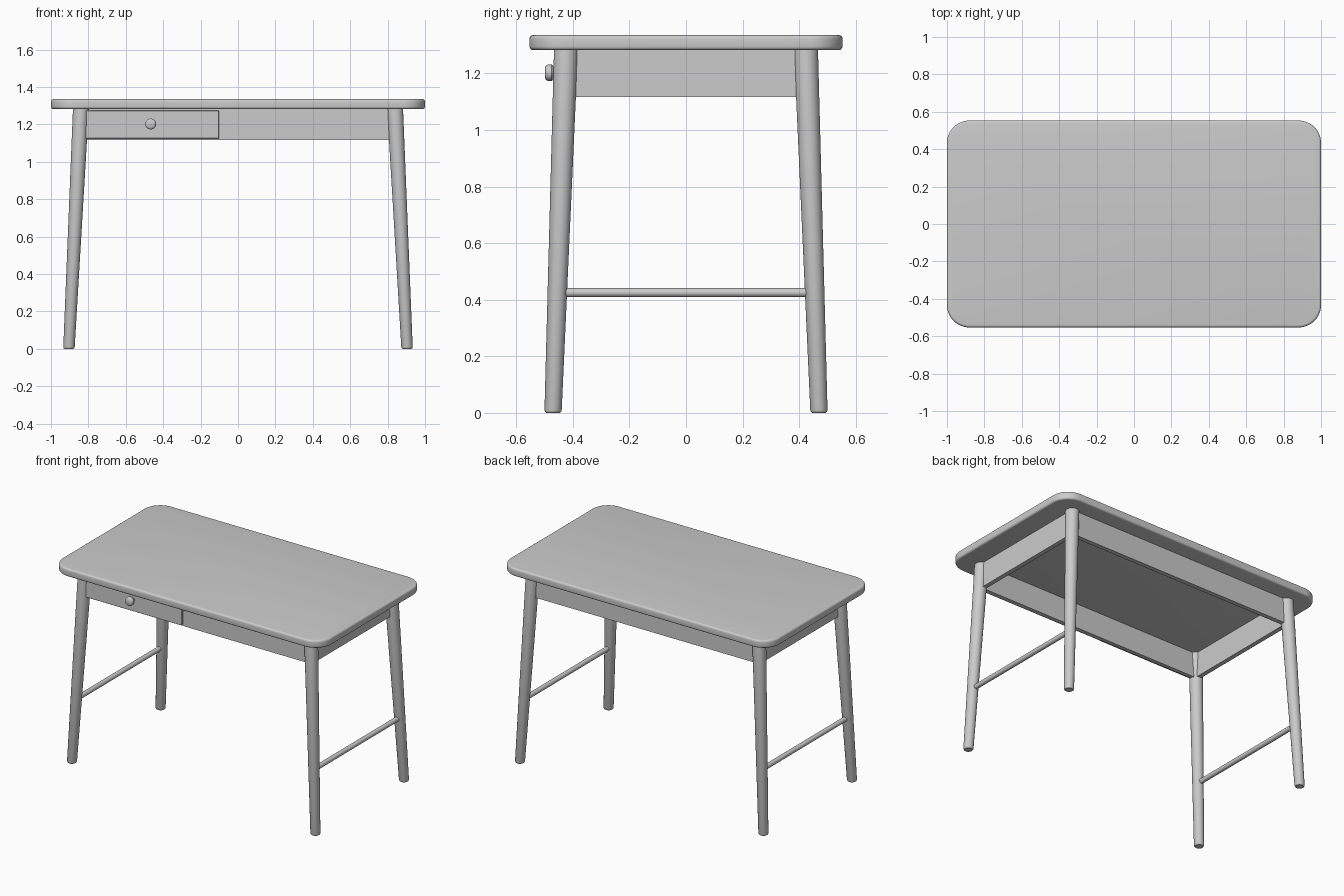
import bpy, bmesh, math
from mathutils import Vector

if "Cube" in bpy.data.objects:
    bpy.data.objects.remove(bpy.data.objects["Cube"])

mat = bpy.data.materials.new("light grey")
mat.diffuse_color = (0.6, 0.6, 0.6, 1)
mat.use_nodes = True
mat.node_tree.nodes["Principled BSDF"].inputs["Base Color"].default_value = mat.diffuse_color


def finish(bm, name, bevel=0, segments=3):
    bmesh.ops.recalc_face_normals(bm, faces=bm.faces)
    me = bpy.data.meshes.new(name)
    bm.to_mesh(me)
    bm.free()
    me.materials.append(mat)
    ob = bpy.data.objects.new(name, me)
    bpy.context.collection.objects.link(ob)
    bpy.ops.object.select_all(action='DESELECT')
    ob.select_set(True)
    bpy.context.view_layer.objects.active = ob
    if bevel:
        m = ob.modifiers.new("rounded edges", 'BEVEL')
        m.width, m.segments = bevel, segments
        m.limit_method, m.angle_limit = 'ANGLE', math.radians(40)
        bpy.ops.object.modifier_apply(modifier=m.name)
    bpy.ops.object.shade_smooth_by_angle(angle=math.radians(35))
    return ob


def box(name, x0, x1, y0, y1, z0, z1, bevel=0.002):
    bm = bmesh.new()
    bmesh.ops.create_cube(bm, size=1)
    for v in bm.verts:
        v.co = Vector(((x0 + x1) / 2 + v.co.x * (x1 - x0),
                       (y0 + y1) / 2 + v.co.y * (y1 - y0),
                       (z0 + z1) / 2 + v.co.z * (z1 - z0)))
    return finish(bm, name, bevel, 1)


def round_bar(name, rings, axis='Z', n=32):
    """Loft circles given as (centre, radius) and cap both ends."""
    bm = bmesh.new()
    loops = []
    for c, r in rings:
        loop = []
        for i in range(n):
            a = 2 * math.pi * i / n
            u, w = r * math.cos(a), r * math.sin(a)
            off = (u, w, 0) if axis == 'Z' else (u, 0, w)
            loop.append(bm.verts.new(Vector(c) + Vector(off)))
        loops.append(loop)
    for a, b in zip(loops, loops[1:]):
        for i in range(n):
            j = (i + 1) % n
            bm.faces.new((a[i], a[j], b[j], b[i]))
    bm.faces.new(loops[0])
    bm.faces.new(loops[-1])
    return finish(bm, name)


# Tabletop: rounded rectangle with softened rims
TOP0, TOP1 = 1.282, 1.335
W, D, R = 1.0, 0.553, 0.12
bm = bmesh.new()
verts = []
for k, (sx, sy) in enumerate([(1, 1), (-1, 1), (-1, -1), (1, -1)]):
    for i in range(13):
        a = math.pi / 2 * (k + i / 12)
        verts.append(bm.verts.new((sx * (W - R) + R * math.cos(a),
                                   sy * (D - R) + R * math.sin(a), TOP0)))
face = bm.faces.new(verts)
new = bmesh.ops.extrude_face_region(bm, geom=[face])["geom"]
for v in new:
    if isinstance(v, bmesh.types.BMVert):
        v.co.z = TOP1
finish(bm, "tabletop", 0.013, 4)

# Splayed tapered legs with rounded feet
LX, LY = 0.84, 0.424
for sx, xn in ((-1, "left"), (1, "right")):
    for sy, yn in ((-1, "front"), (1, "back")):
        def centre(z):
            t = 1 - z / TOP0
            return (sx * (LX + 0.064 * t), sy * (LY + 0.046 * t), z)
        rings = [(0, 0.024), (0.003, 0.028), (0.009, 0.0305), (TOP0 + 0.004, 0.0425)]
        round_bar(f"{yn}_{xn}_leg", [(centre(z), r) for z, r in rings])

    # Side stretcher between front and back legs
    x = sx * 0.883
    round_bar(f"{xn}_stretcher", [((x, -0.454, 0.425), 0.016),
                                  ((x, 0.454, 0.425), 0.016)], 'Y', 24)

# Aprons, centred on the legs
A0, T = 1.117, 0.015
for s, n in ((-1, "left"), (1, "right")):
    box(f"{n}_apron", s * LX - T, s * LX + T, -LY, LY, A0, TOP0, 0)
box("back_apron", -LX, LX, LY - T, LY + T, A0, TOP0, 0)
box("front_apron", -0.09, LX, -LY - T, -LY + T, A0, TOP0, 0)
box("drawer_surround", -LX, -0.09, -LY - T + 0.004, -LY + T, A0, TOP0, 0)

# Drawer front and knob
box("drawer_front", -0.815, -0.102, -0.452, -0.43, 1.124, 1.274)
kx, kz = -0.467, 1.202
profile = [(-0.445, 0.015), (-0.466, 0.015), (-0.470, 0.025), (-0.475, 0.029),
           (-0.488, 0.029), (-0.494, 0.026), (-0.498, 0.019)]
round_bar("drawer_knob", [((kx, y, kz), r) for y, r in profile], 'Y', 32)
